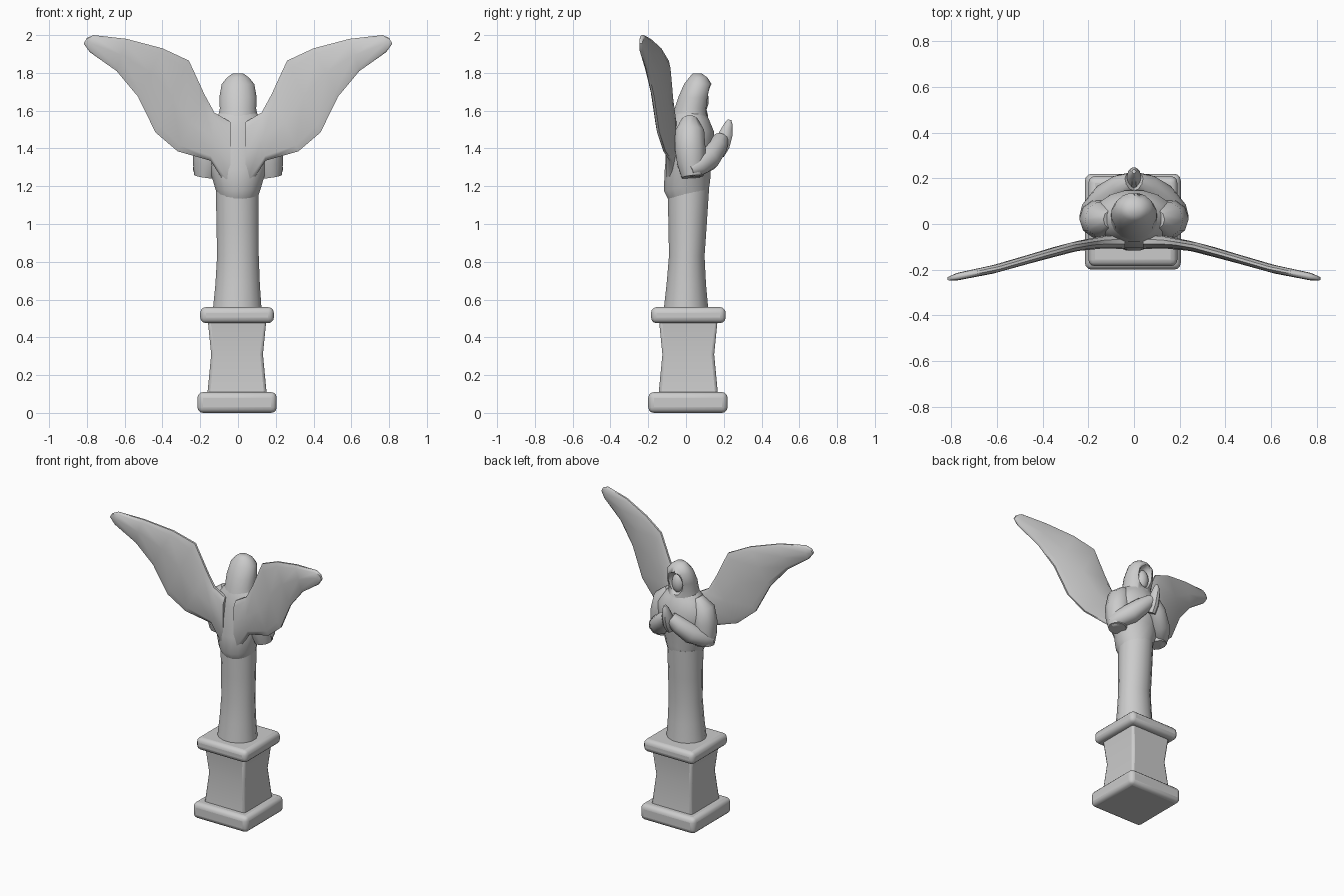
import bpy, bmesh, math
from mathutils import Vector

if "Cube" in bpy.data.objects:
    bpy.data.objects.remove(bpy.data.objects["Cube"])


def finish(name, bm, angle=40):
    bmesh.ops.recalc_face_normals(bm, faces=bm.faces[:])
    me = bpy.data.meshes.new(name)
    bm.to_mesh(me)
    bm.free()
    ob = bpy.data.objects.new(name, me)
    bpy.context.collection.objects.link(ob)
    bpy.ops.object.select_all(action='DESELECT')
    ob.select_set(True)
    bpy.context.view_layer.objects.active = ob
    bpy.ops.object.shade_smooth_by_angle(angle=math.radians(angle))
    return ob


def loft(name, rings, angle=40):
    """Skin a list of equal-length point rings and cap both ends."""
    bm = bmesh.new()
    loops = [[bm.verts.new(p) for p in r] for r in rings]
    n = len(loops[0])
    for a, b in zip(loops, loops[1:]):
        for i in range(n):
            j = (i + 1) % n
            bm.faces.new((a[i], a[j], b[j], b[i]))
    bm.faces.new(loops[0])
    bm.faces.new(loops[-1])
    return finish(name, bm, angle)


def ring(z, x0, x1, y0, y1, n=16, tilt=0):
    """Horizontal oval between the given limits; tilt raises the front."""
    k = math.sqrt(2) if n == 4 else 1
    out = []
    for i in range(n):
        a = 2 * math.pi * (i + 0.5) / n
        dy = k * math.sin(a) * (y1 - y0) / 2
        out.append(((x0 + x1) / 2 + k * math.cos(a) * (x1 - x0) / 2,
                    (y0 + y1) / 2 + dy, z + tilt * dy))
    return out


def tube(name, pts, n=10, squash=1.0):
    """Round limb through (x, y, z, radius) points."""
    c = [Vector(p[:3]) for p in pts]
    rings = []
    for i, p in enumerate(pts):
        t = (c[min(i + 1, len(c) - 1)] - c[max(i - 1, 0)]).normalized()
        u = Vector((1, 0, 0))
        u = (u - t * u.dot(t)).normalized()
        v = t.cross(u)
        rings.append([c[i] + p[3] * (u * squash * math.cos(2 * math.pi * k / n)
                                     + v * math.sin(2 * math.pi * k / n)) for k in range(n)])
    return loft(name, rings)


def mirror(ob):
    m = ob.modifiers.new("mirror", 'MIRROR')
    m.use_axis[0] = True
    return ob


def slab(name, x0, x1, y0, y1, z0, z1):
    ob = loft(name, [ring(z, x0, x1, y0, y1, 4) for z in (z0, z1)])
    b = ob.modifiers.new("bevel", 'BEVEL')
    b.width, b.segments = 0.03, 3
    return ob


def ball(name, loc, size):
    bm = bmesh.new()
    bmesh.ops.create_uvsphere(bm, u_segments=16, v_segments=10, radius=1)
    bmesh.ops.scale(bm, vec=size, verts=bm.verts[:])
    bmesh.ops.translate(bm, vec=loc, verts=bm.verts[:])
    return finish(name, bm)


# Pedestal
slab("pedestal_foot", -0.215, 0.205, -0.20, 0.22, 0, 0.11)
slab("pedestal_cap", -0.20, 0.19, -0.185, 0.21, 0.475, 0.56)
shaft = loft("pedestal_shaft", [ring(z, -0.005 - h, -0.005 + h, 0.012 - h, 0.012 + h, 4)
                                for z, h in ((0.09, 0.158), (0.31, 0.137), (0.49, 0.155))], 50)
bev = shaft.modifiers.new("bevel", 'BEVEL')
bev.width, bev.segments, bev.limit_method = 0.015, 2, 'ANGLE'

# Long robe
loft("robe", [ring(0.55, -0.135, 0.127, -0.12, 0.12), ring(0.68, -0.122, 0.118, -0.105, 0.108),
              ring(0.83, -0.113, 0.112, -0.092, 0.10), ring(1.0, -0.116, 0.112, -0.095, 0.112),
              ring(1.2, -0.12, 0.112, -0.10, 0.125)])

# Cloaked torso, hem higher at the front
loft("torso", [ring(z, -w, w, a, b, 16, t) for z, w, a, b, t in (
    (1.15, 0.108, -0.095, 0.12, 0.2), (1.20, 0.125, -0.12, 0.13, 0.2),
    (1.30, 0.155, -0.115, 0.135, 0.1), (1.40, 0.185, -0.105, 0.15, 0),
    (1.49, 0.18, -0.09, 0.15, 0), (1.55, 0.135, -0.08, 0.125, 0),
    (1.60, 0.09, -0.06, 0.10, 0))])

# Hood with a hollow for the face
hood = loft("hood", [ring(z, -w, w, a, b) for z, w, a, b in (
    (1.53, 0.115, -0.08, 0.12), (1.61, 0.098, -0.063, 0.115), (1.67, 0.101, -0.043, 0.128),
    (1.74, 0.088, -0.012, 0.137), (1.775, 0.06, 0.015, 0.115), (1.796, 0.03, 0.035, 0.085))], 60)
cutter = ball("hood_cutter", (0, 0.135, 1.66), (0.06, 0.055, 0.085))
cutter.hide_render = True
cutter.hide_viewport = True
cut = hood.modifiers.new("opening", 'BOOLEAN')
cut.object, cut.operation, cut.solver = cutter, 'DIFFERENCE', 'EXACT'
ball("face", (0, 0.072, 1.655), (0.048, 0.048, 0.075))

# Arms and joined hands
mirror(tube("upper_arm", [(0.10, 0.02, 1.555, 0.04), (0.14, 0.02, 1.49, 0.08),
                          (0.155, 0.022, 1.40, 0.085), (0.162, 0.028, 1.32, 0.078),
                          (0.172, 0.035, 1.25, 0.06)]))
mirror(tube("forearm", [(0.205, 0.015, 1.285, 0.04), (0.18, 0.055, 1.305, 0.058),
                        (0.12, 0.115, 1.345, 0.066), (0.055, 0.165, 1.41, 0.056),
                        (0.01, 0.185, 1.45, 0.042)]))
tube("hands", [(0, 0.165, 1.37, 0.04), (0, 0.19, 1.42, 0.045), (0, 0.212, 1.48, 0.038),
               (0, 0.226, 1.53, 0.023), (0, 0.23, 1.552, 0.01)], 10, 0.8)

# Wings: chord sections from leading to trailing edge
SWEEP = [(0.0, -0.075), (0.15, -0.08), (0.27, -0.10), (0.44, -0.148), (0.6, -0.195), (0.82, -0.24)]


def sweep(x):
    for (a, p), (b, q) in zip(SWEEP, SWEEP[1:]):
        if x <= b:
            return p + (q - p) * (x - a) / (b - a)
    return SWEEP[-1][1]


sections = []
for lx, lz, tx, tz, h in ((0.04, 1.54, 0.04, 1.17, 0.03), (0.125, 1.59, 0.145, 1.335, 0.025),
                          (0.177, 1.685, 0.32, 1.385, 0.02), (0.26, 1.865, 0.437, 1.485, 0.02),
                          (0.40, 1.93, 0.53, 1.675, 0.018), (0.59, 1.98, 0.643, 1.81, 0.017),
                          (0.765, 2.0, 0.785, 1.91, 0.015), (0.80, 1.985, 0.817, 1.955, 0.008)):
    sec = []
    for f, s in ((0, 0.35), (0.1, 1), (0.5, 1.1), (0.9, 0.9), (1, 0.3),
                 (1, -0.3), (0.9, -0.9), (0.5, -1.1), (0.1, -1), (0, -0.35)):
        x = lx + (tx - lx) * f
        sec.append((x, sweep(x) + s * h, lz + (tz - lz) * f))
    sections.append(sec)
mirror(loft("wing", sections, 50))
